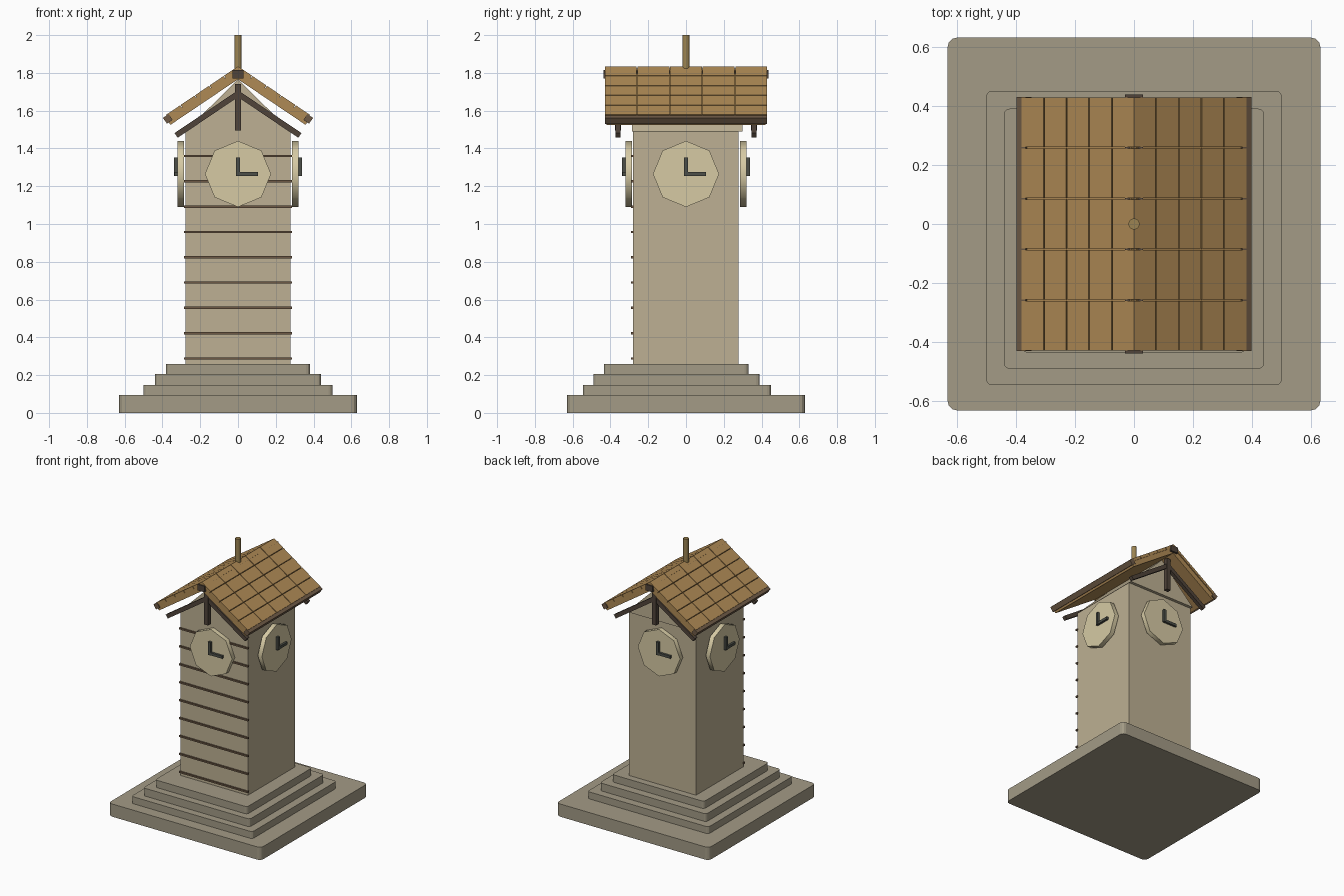
import bpy, bmesh, math
from mathutils import Matrix, Vector

if "Cube" in bpy.data.objects:
    bpy.data.objects.remove(bpy.data.objects["Cube"])


def lin(c):
    return c / 12.92 if c <= 0.04045 else ((c + 0.055) / 1.055) ** 2.4


def material(name, hexa):
    m = bpy.data.materials.new(name)
    m.diffuse_color = [lin(int(hexa[i:i + 2], 16) / 255) for i in (0, 2, 4)] + [1]
    m.use_nodes = True
    m.node_tree.nodes["Principled BSDF"].inputs["Base Color"].default_value = m.diffuse_color
    return m


STONE = material("stone", "A39B86")
WALL = material("wall", "BDB093")
ROOF = material("roof_wood", "AF8A55")
DARK = material("dark_wood", "50443A")
TRIM = material("trim_wood", "6E5A46")
FACE = material("clock_cream", "D6CAA4")
HAND = material("hand_grey", "4C4F48")
POLE = material("pole_wood", "9C8452")


def finish(name, bm, mat):
    bmesh.ops.recalc_face_normals(bm, faces=bm.faces)
    me = bpy.data.meshes.new(name)
    bm.to_mesh(me)
    bm.free()
    me.materials.append(mat)
    ob = bpy.data.objects.new(name, me)
    bpy.context.collection.objects.link(ob)
    return ob


def add_box(bm, x, y, z, place=lambda v: v):
    lo, hi = Vector((x[0], y[0], z[0])), Vector((x[1], y[1], z[1]))
    verts = bmesh.ops.create_cube(bm, size=1)["verts"]
    for v in verts:
        v.co = place(Vector([lo[i] + (v.co[i] + 0.5) * (hi[i] - lo[i]) for i in range(3)]))


def box(name, x, y, z, mat, place=lambda v: v, round_corners=0):
    bm = bmesh.new()
    add_box(bm, x, y, z, place)
    if round_corners:
        edges = [e for e in bm.edges if abs(e.verts[0].co.z - e.verts[1].co.z) > 1e-4]
        bmesh.ops.bevel(bm, geom=edges, offset=round_corners, segments=3,
                        profile=0.5, affect='EDGES')
    return finish(name, bm, mat)


def sloped(side, top, angle=math.radians(34)):
    # maps (distance down slope, y, height above slope) to world space
    c, s = math.cos(angle), math.sin(angle)
    return lambda v: Vector((side * (v.x * c + v.z * s), v.y, top - v.x * s + v.z * c))


# stepped stone base
box("base_slab", (-.63, .63), (-.63, .63), (0, .095), STONE, round_corners=.03)
box("step_lower", (-.5, .5), (-.545, .45), (.095, .147), STONE, round_corners=.02)
box("step_middle", (-.44, .44), (-.49, .39), (.147, .205), STONE, round_corners=.02)
box("step_upper", (-.38, .38), (-.435, .33), (.205, .26), STONE, round_corners=.02)

# tower body and front siding strips
box("tower", (-.278, .278), (-.28, .278), (.26, 1.49), WALL)
for i in range(9):
    z = .288 + .134 * i
    box(f"siding_strip_{i + 1}", (-.285, .285), (-.291, -.275), (z - .006, z + .006), TRIM)

# gable prism under the roof
bm = bmesh.new()
tri = bm.faces.new([bm.verts.new((x, -.285, z)) for x, z in ((-.28, 1.49), (.28, 1.49), (0, 1.765))])
ext = bmesh.ops.extrude_face_region(bm, geom=[tri])["geom"]
bmesh.ops.translate(bm, vec=(0, .585, 0), verts=[g for g in ext if isinstance(g, bmesh.types.BMVert)])
finish("gable", bm, WALL)

# four clocks, one on each wall
for k, side in enumerate(("front", "right", "back", "left")):
    turn = Matrix.Rotation(k * math.pi / 2, 4, 'Z')
    bm = bmesh.new()
    bmesh.ops.create_cone(bm, cap_ends=True, segments=8, radius1=.175, radius2=.175, depth=.034,
                          matrix=turn @ Matrix.Translation((0, -.303, 1.265))
                          @ Matrix.Rotation(math.pi / 2, 4, 'X'))
    dial = finish(f"clock_dial_{side}", bm, FACE)
    bpy.ops.object.select_all(action='DESELECT')
    dial.select_set(True)
    bpy.context.view_layer.objects.active = dial
    bpy.ops.object.shade_smooth_by_angle(angle=math.radians(50))
    place = lambda v, t=turn: t @ v
    box(f"hour_hand_{side}", (-.01, .01), (-.338, -.318), (1.255, 1.352), HAND, place)
    box(f"minute_hand_{side}", (-.01, .105), (-.336, -.318), (1.255, 1.275), HAND, place)

# roof slopes: board, shingles and eave beam
for side, label in ((1, "right"), (-1, "left")):
    place = sloped(side, 1.835)
    box(f"roof_board_{label}", (0, .47), (-.422, .422), (-.057, -.014), ROOF, place)
    bm = bmesh.new()
    for col in range(5):
        y = -.428 + col * .1722
        for row in range(5):
            s = row * .0925
            add_box(bm, (s, s + .0885), (y, y + .1672), (-.02, 0), place)
    finish(f"shingles_{label}", bm, ROOF)
    box(f"eave_beam_{label}", (.446, .482), (-.43, .43), (-.042, -.004), TRIM, place)

# ridge beam and pole
box("ridge_beam", (-.03, .03), (-.438, .438), (1.77, 1.815), DARK)
bm = bmesh.new()
bmesh.ops.create_cone(bm, cap_ends=True, segments=12, radius1=.019, radius2=.019, depth=.22,
                      matrix=Matrix.Translation((0, 0, 1.89)))
pole = finish("roof_pole", bm, POLE)
bpy.ops.object.select_all(action='DESELECT')
pole.select_set(True)
bpy.context.view_layer.objects.active = pole
bpy.ops.object.shade_smooth_by_angle(angle=math.radians(40))

# timber truss at each gable end
for y, label in ((-.36, "front"), (.36, "back")):
    box(f"king_post_{label}", (-.017, .017), (y - .016, y + .016), (1.495, 1.742), DARK)
    for side, hand in ((1, "right"), (-1, "left")):
        box(f"truss_rafter_{label}_{hand}", (0, .405), (y - .014, y + .014), (-.03, 0), DARK,
            sloped(side, 1.708))
